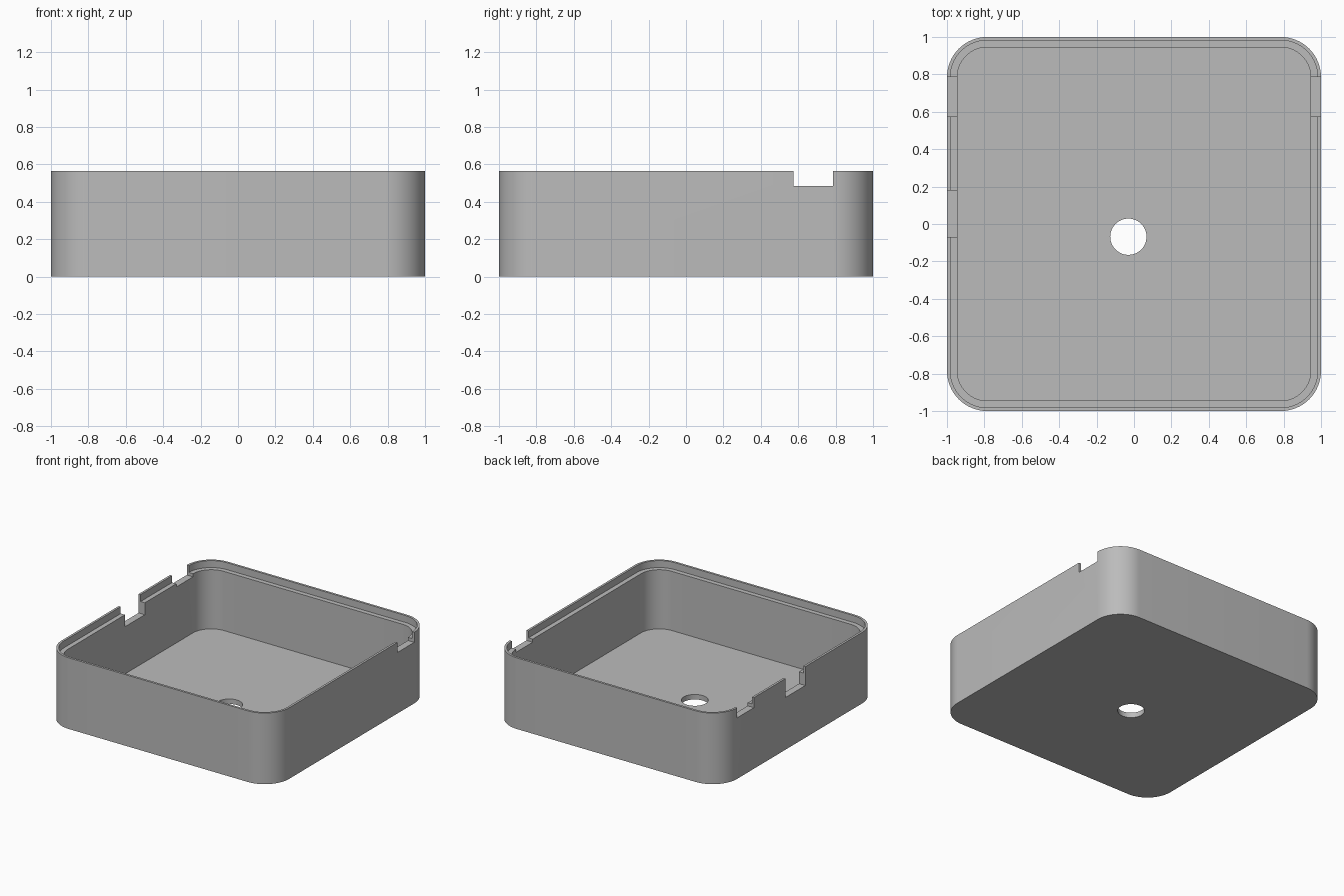
import bpy
import bmesh
import math

cube = bpy.data.objects.get("Cube")
if cube:
    bpy.data.objects.remove(cube, do_unlink=True)

HEIGHT = 0.565
RADIUS = 0.215
ARC_STEPS = 16

grey = bpy.data.materials.new("plain grey")
grey.use_nodes = True
colour = (0.5, 0.5, 0.5, 1)
grey.diffuse_color = colour
grey.node_tree.nodes["Principled BSDF"].inputs["Base Color"].default_value = colour


def rounded_loop(bm, inset, z):
    """Ring of vertices around a rounded square, inset from the outer wall."""
    centre, r = 1 - RADIUS, RADIUS - inset
    ring = []
    for corner, (sx, sy) in enumerate([(1, 1), (-1, 1), (-1, -1), (1, -1)]):
        for i in range(ARC_STEPS + 1):
            a = (corner + i / ARC_STEPS) * math.pi / 2
            ring.append(bm.verts.new((sx * centre + r * math.cos(a),
                                      sy * centre + r * math.sin(a), z)))
    return ring


def finish(bm, name):
    bmesh.ops.recalc_face_normals(bm, faces=bm.faces)
    mesh = bpy.data.meshes.new(name)
    bm.to_mesh(mesh)
    bm.free()
    obj = bpy.data.objects.new(name, mesh)
    bpy.context.collection.objects.link(obj)
    mesh.materials.append(grey)
    return obj


# Open tray: outer wall, thin lip, ledge, inner wall and floor
bm = bmesh.new()
profile = [(0, 0), (0, HEIGHT), (0.018, HEIGHT), (0.018, 0.51), (0.055, 0.51), (0.055, 0.04)]
rings = [rounded_loop(bm, inset, z) for inset, z in profile]
for low, high in zip(rings, rings[1:]):
    for i in range(len(low)):
        j = (i + 1) % len(low)
        bm.faces.new((low[i], low[j], high[j], high[i]))
bm.faces.new(rings[0])
bm.faces.new(rings[-1])
tray = finish(bm, "tray")


# Cutters for the rim notches and the floor hole
def box_cutter(name, x, y0, y1, z0):
    bm = bmesh.new()
    bmesh.ops.create_cube(bm, size=1)
    bmesh.ops.scale(bm, vec=(0.3, y1 - y0, 0.4), verts=bm.verts)
    bmesh.ops.translate(bm, vec=(x, (y0 + y1) / 2, z0 + 0.2), verts=bm.verts)
    return finish(bm, name)


cutters = [box_cutter("left_notch_cutter", 1, 0.575, 0.785, 0.485),
           box_cutter("right_notch_cutter", -1, 0.575, 0.785, 0.485),
           box_cutter("deep_notch_cutter", -1, -0.07, 0.18, 0.415)]

bm = bmesh.new()
bmesh.ops.create_cone(bm, cap_ends=True, segments=48, radius1=0.097, radius2=0.097, depth=0.3)
bmesh.ops.translate(bm, vec=(-0.03, -0.068, 0), verts=bm.verts)
cutters.append(finish(bm, "hole_cutter"))

bpy.ops.object.select_all(action="DESELECT")
bpy.context.view_layer.objects.active = tray
tray.select_set(True)
for cutter in cutters:
    mod = tray.modifiers.new(cutter.name, "BOOLEAN")
    mod.operation = "DIFFERENCE"
    mod.solver = "EXACT"
    mod.object = cutter
    bpy.ops.object.modifier_apply(modifier=mod.name)
    bpy.data.objects.remove(cutter, do_unlink=True)

bpy.ops.object.shade_smooth_by_angle(angle=math.radians(30))
